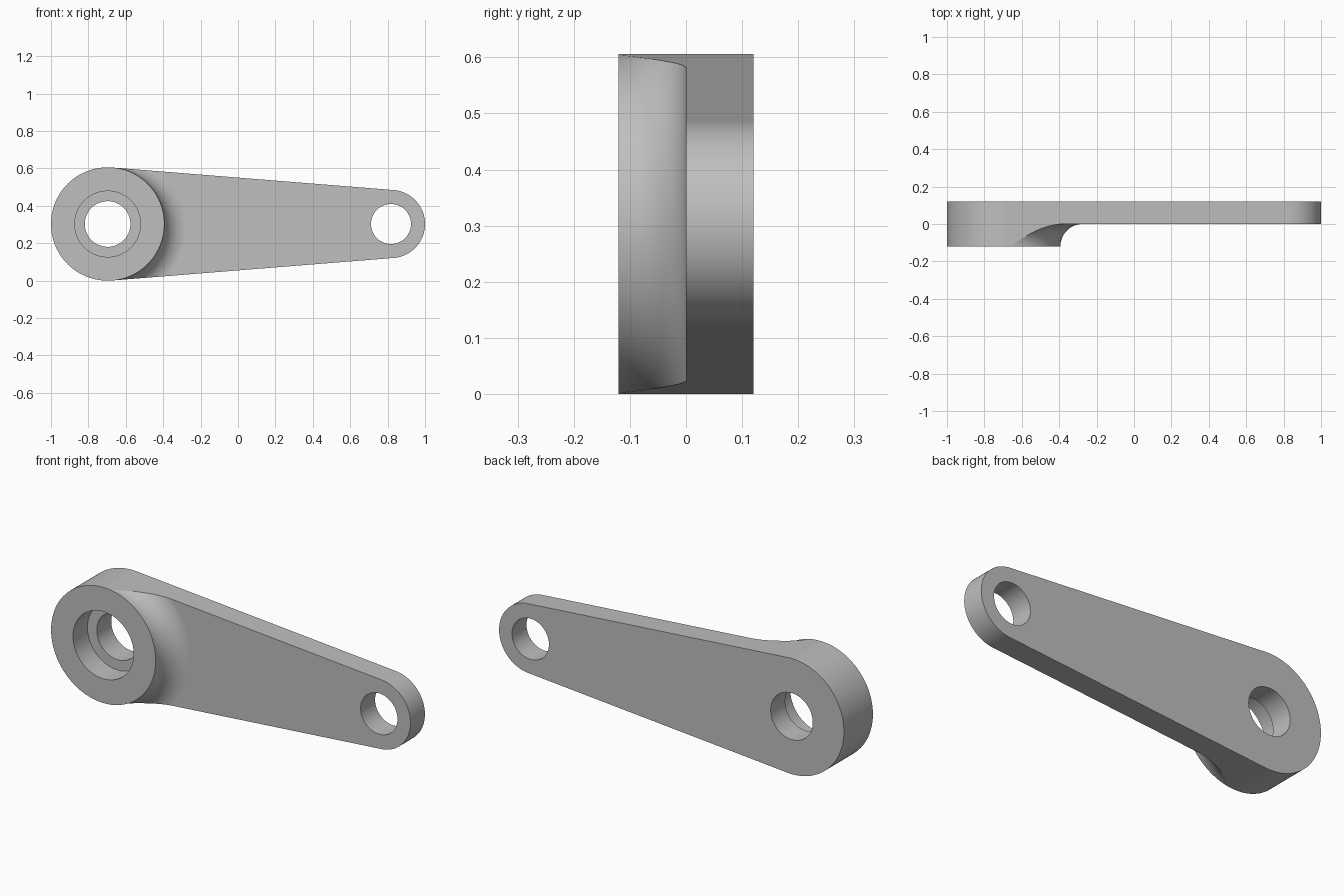
import bpy, bmesh
from math import sin, cos, pi, tau, acos

if "Cube" in bpy.data.objects:
    bpy.data.objects.remove(bpy.data.objects["Cube"])

BIG_R, SMALL_R = 0.303, 0.182
BIG_X, SMALL_X, MID_Z = -1 + BIG_R, 1 - SMALL_R, BIG_R
HALF = 0.12          # half depth, also the fillet radius
SEGS = 128

grey = bpy.data.materials.new("plain grey")
grey.use_nodes = True
colour = (0.52, 0.52, 0.52, 1)
grey.diffuse_color = colour
grey.node_tree.nodes["Principled BSDF"].inputs["Base Color"].default_value = colour


def finish(name, bm):
    bmesh.ops.recalc_face_normals(bm, faces=bm.faces)
    mesh = bpy.data.meshes.new(name)
    bm.to_mesh(mesh)
    bm.free()
    mesh.materials.append(grey)
    obj = bpy.data.objects.new(name, mesh)
    bpy.context.collection.objects.link(obj)
    return obj


def arc(x, radius, start, end, count):
    steps = [start + (end - start) * i / count for i in range(count + 1)]
    return [(x + radius * cos(t), MID_Z + radius * sin(t)) for t in steps]


def prism(name, outline, y0, y1):
    """Extrude an x-z outline along y."""
    bm = bmesh.new()
    front, back = [[bm.verts.new((x, y, z)) for x, z in outline] for y in (y0, y1)]
    bm.faces.new(front)
    bm.faces.new(back)
    for i in range(len(outline)):
        bm.faces.new((front[i - 1], front[i], back[i], back[i - 1]))
    return finish(name, bm)


def ring(name, profile):
    """Revolve a closed (radius, y) profile about the boss axis."""
    bm = bmesh.new()
    loops = []
    for i in range(SEGS):
        t = tau * i / SEGS
        loops.append([bm.verts.new((BIG_X + r * cos(t), y, MID_Z + r * sin(t)))
                      for r, y in profile])
    for i in range(SEGS):
        a, b = loops[i - 1], loops[i]
        for j in range(len(profile)):
            bm.faces.new((a[j - 1], a[j], b[j], b[j - 1]))
    return finish(name, bm)


def hole(name, x, radius, y0, y1):
    return prism(name, arc(x, radius, 0, tau, 96)[:-1], y0, y1)


# Tapered arm: two round ends joined by tangent lines
tangent = acos((BIG_R - SMALL_R) / (SMALL_X - BIG_X))
outline = (arc(BIG_X, BIG_R, tangent, tau - tangent, 96)
           + arc(SMALL_X, SMALL_R, -tangent, tangent, 64))
arm = prism("lever_arm", outline, -HALF, HALF)

# Cutter that thins the arm and leaves a boss with a concave fillet
inner = BIG_R + 0.0005
fillet = [(inner + HALF * (1 - cos(t)), -HALF + HALF * sin(t))
          for t in [pi / 2 * i / 20 for i in range(21)]]
relief = ring("relief_cutter", [(inner, -0.3)] + fillet + [(2.5, 0), (2.5, -0.3)])

cutters = [
    relief,
    hole("counterbore_cutter", BIG_X, 0.176, -0.3, 0),
    hole("bore_cutter", BIG_X, 0.122, -0.3, 0.3),
    hole("small_hole_cutter", SMALL_X, 0.107, -0.3, 0.3),
]

bpy.ops.object.select_all(action='DESELECT')
bpy.context.view_layer.objects.active = arm
arm.select_set(True)
for cutter in cutters:
    cutter.hide_render = True
    mod = arm.modifiers.new(cutter.name, 'BOOLEAN')
    mod.operation, mod.solver, mod.object = 'DIFFERENCE', 'EXACT', cutter
    bpy.ops.object.modifier_apply(modifier=mod.name)
    bpy.data.objects.remove(cutter)

# Smooth curved walls, crisp rims, flat plate faces
bpy.ops.object.shade_smooth_by_angle(angle=pi / 6)
normals = arm.modifiers.new("flat_faces", 'WEIGHTED_NORMAL')
normals.keep_sharp = True
